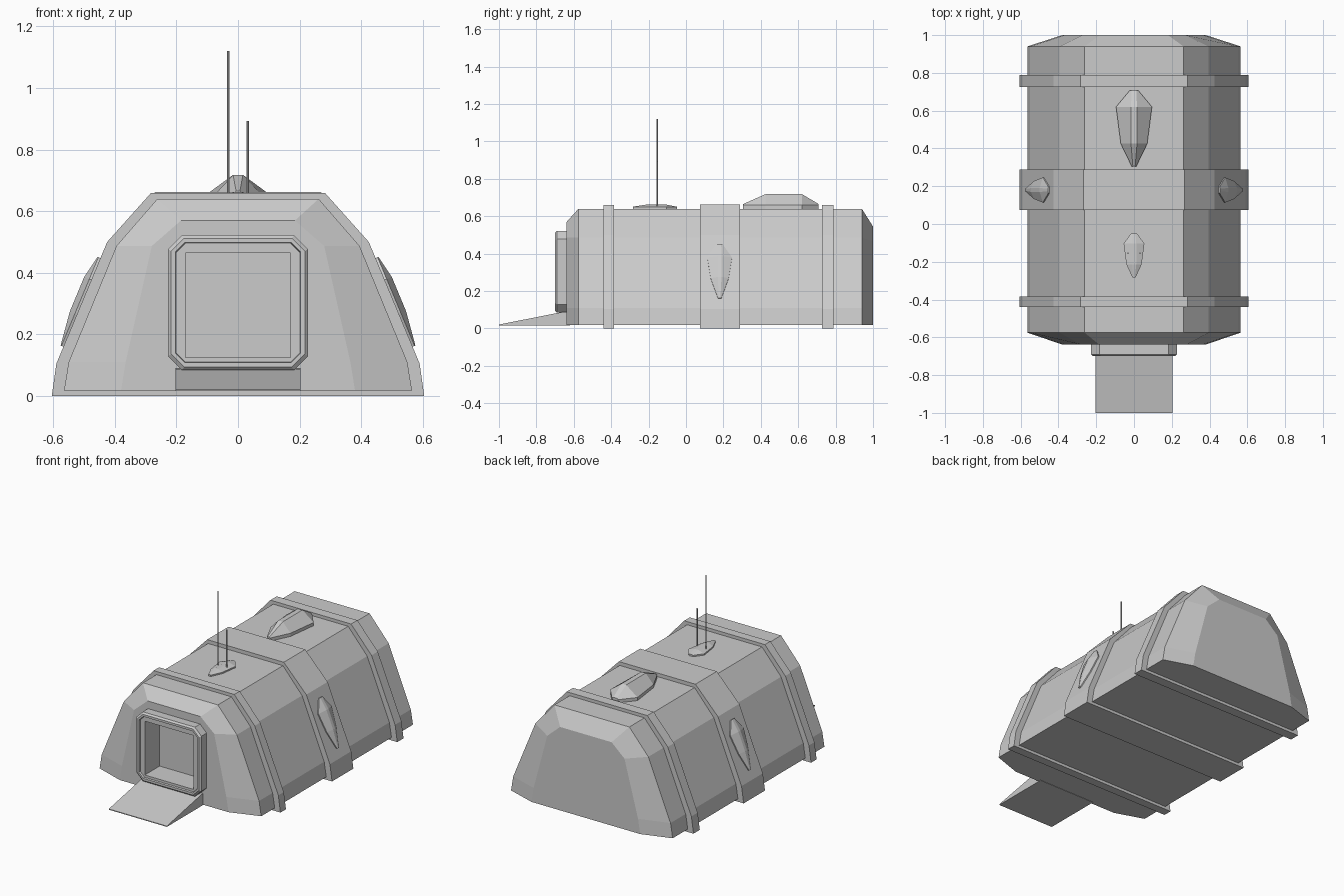
import bpy, bmesh
from mathutils import Vector

if "Cube" in bpy.data.objects:
    bpy.data.objects.remove(bpy.data.objects["Cube"])


def loft(name, rings):
    """Skin a list of equal-length point rings and cap both ends."""
    bm = bmesh.new()
    vr = [[bm.verts.new(p) for p in r] for r in rings]
    n = len(vr[0])
    for a, b in zip(vr, vr[1:]):
        for i in range(n):
            j = (i + 1) % n
            bm.faces.new((a[i], a[j], b[j], b[i]))
    bm.faces.new(vr[0])
    bm.faces.new(vr[-1])
    bmesh.ops.recalc_face_normals(bm, faces=bm.faces)
    me = bpy.data.meshes.new(name)
    bm.to_mesh(me)
    bm.free()
    ob = bpy.data.objects.new(name, me)
    bpy.context.collection.objects.link(ob)
    return ob


def section(half, y):
    """Mirror a half profile of (x, z) points into a closed ring at y."""
    return [(x, y, z) for x, z in half] + [(-x, y, z) for x, z in reversed(half)]


def pod(name, origin, u, v, n, secs, base):
    """Faceted blister: sections of (distance, half width, ridge half width, height)."""
    o, u, v, n = map(Vector, (origin, u, v, n))
    rings = []
    for s, w, r, h in secs:
        prof = [(-w, -0.01), (-w, base), (-r, h), (r, h), (w, base), (w, -0.01)]
        rings.append([o + u * s + v * x + n * z for x, z in prof])
    return loft(name, rings)


# main hull with tapered ends
full = [(0.565, 0.018), (0.55, 0.11), (0.395, 0.487), (0.262, 0.64)]
front_end = [(0.38, 0.018), (0.365, 0.11), (0.28, 0.487), (0.185, 0.57)]
back_end = [(0.38, 0.018), (0.365, 0.11), (0.27, 0.465), (0.18, 0.545)]
hull = loft("hull", [section(front_end, -0.638), section(full, -0.575),
                     section(full, 0.94), section(back_end, 1.0)])

# reinforcing bands
narrow = [(0.605, 0), (0.59, 0.105), (0.425, 0.5), (0.282, 0.66)]
wide = [(0.605, 0), (0.59, 0.105), (0.425, 0.5), (0.268, 0.663)]
for name, prof, y0, y1 in (("front_band", narrow, -0.44, -0.385),
                           ("middle_band", wide, 0.075, 0.288),
                           ("back_band", narrow, 0.726, 0.789)):
    loft(name, [section(prof, y0), section(prof, y1)])


# door frame: chamfered rim with stepped inner face
def door_ring(hx, y, c):
    zc, hz = 0.303, hx - 0.008
    return [(x, y, zc + z) for x, z in (
        (hx, -hz + c), (hx, hz - c), (hx - c, hz), (-hx + c, hz),
        (-hx, hz - c), (-hx, -hz + c), (-hx + c, -hz), (hx - c, -hz))]


frame = loft("door_frame", [door_ring(0.227, -0.6, 0.045), door_ring(0.227, -0.69, 0.045),
                            door_ring(0.217, -0.7, 0.042), door_ring(0.203, -0.7, 0.03),
                            door_ring(0.201, -0.688, 0.03)])

# doorway recess cut through frame and hull
opening = [(0.17, 0.125), (0.17, 0.465)]
cutter = loft("doorway_cutter", [section(opening, -0.8), section(opening, -0.54)])
cutter.hide_render = True
cutter.hide_viewport = True
for ob in (hull, frame):
    m = ob.modifiers.new("doorway", 'BOOLEAN')
    m.operation = 'DIFFERENCE'
    m.solver = 'EXACT'
    m.object = cutter

# entry ramp
side = [(-1.0, 0.016), (-0.62, 0.016), (-0.62, 0.09), (-0.66, 0.088), (-1.0, 0.021)]
loft("entry_ramp", [[(x, y, z) for y, z in side] for x in (-0.203, 0.203)])

# roof blister
pod("roof_blister", (0, 0.305, 0.64), (0, 1, 0), (1, 0, 0), (0, 0, 1),
    [(0, 0.012, 0.006, 0.025), (0.12, 0.07, 0.016, 0.078),
     (0.315, 0.095, 0.016, 0.078), (0.403, 0.022, 0.012, 0.026)], 0.02)

# antenna mount and antennas
pod("antenna_mount", (0, -0.284, 0.64), (0, 1, 0), (1, 0, 0), (0, 0, 1),
    [(0, 0.008, 0.004, 0.011), (0.07, 0.04, 0.012, 0.022),
     (0.18, 0.055, 0.012, 0.022), (0.235, 0.015, 0.008, 0.011)], 0.009)
for name, x, top in (("tall_antenna", -0.031, 1.12), ("short_antenna", 0.031, 0.893)):
    bpy.ops.mesh.primitive_cylinder_add(vertices=8, radius=0.004, depth=top - 0.64,
                                        location=(x, -0.155, (top + 0.64) / 2))
    bpy.context.object.name = name

# side blisters lying on the sloped middle band
for name, s in (("right_blister", 1), ("left_blister", -1)):
    pod(name, (0.567 * s, 0.18, 0.16), (-0.385 * s, 0, 0.923), (0, 1, 0),
        (0.923 * s, 0, 0.385),
        [(0, 0.009, 0.004, 0.01), (0.115, 0.048, 0.01, 0.025),
         (0.235, 0.066, 0.01, 0.025), (0.312, 0.016, 0.008, 0.01)], 0.007)
